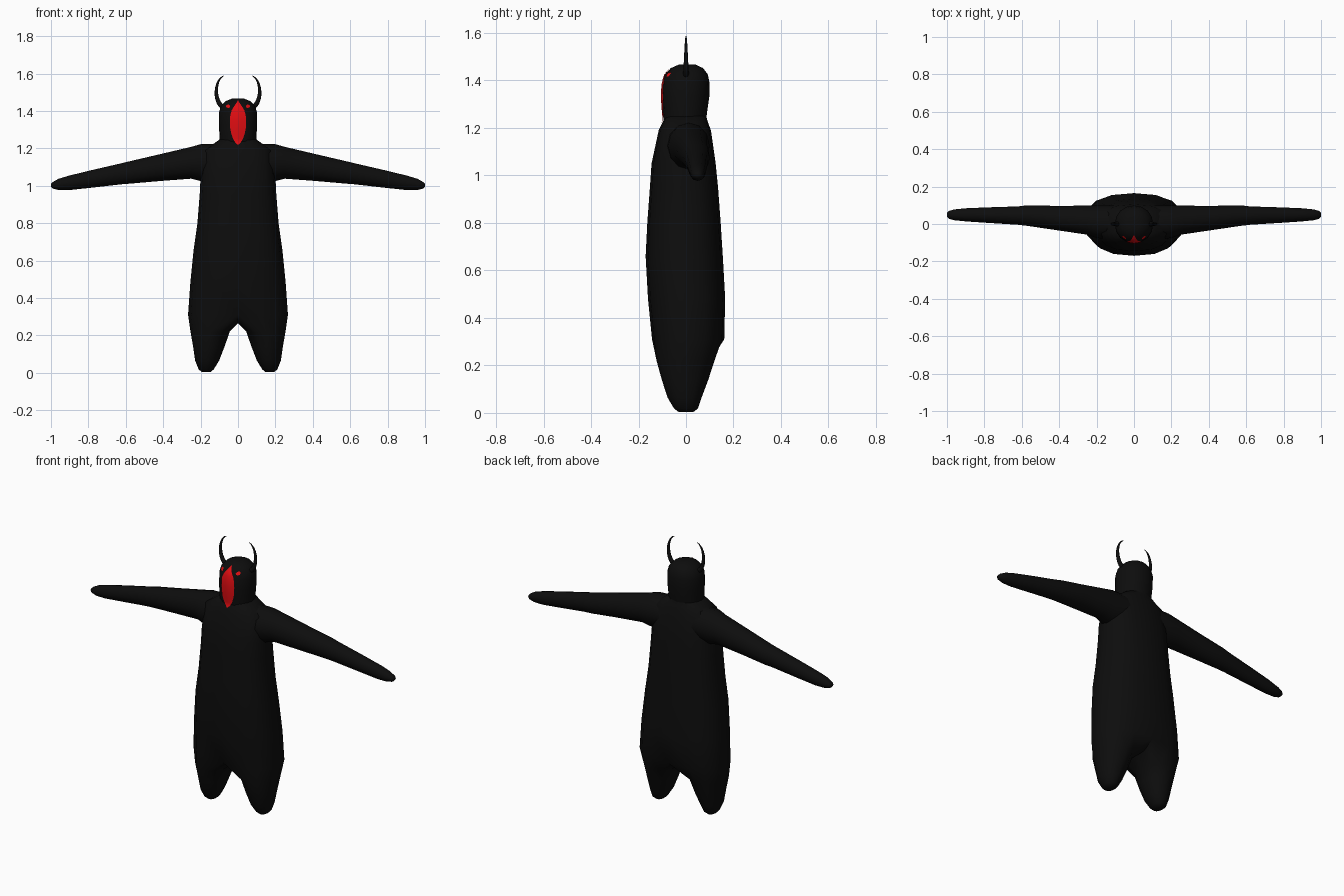
import bpy, bmesh, math
from mathutils import Vector
from mathutils.bvhtree import BVHTree

if "Cube" in bpy.data.objects:
    bpy.data.objects.remove(bpy.data.objects["Cube"])


def material(name, rgb):
    m = bpy.data.materials.new(name)
    m.diffuse_color = (*rgb, 1)
    m.use_nodes = True
    m.node_tree.nodes["Principled BSDF"].inputs["Base Color"].default_value = m.diffuse_color
    return m


BLACK = material("soot black", (0.004, 0.004, 0.004))
RED = material("blood red", (0.75, 0.004, 0.006))


def finish(name, bm, mat, angle=50):
    bmesh.ops.recalc_face_normals(bm, faces=bm.faces)
    me = bpy.data.meshes.new(name)
    bm.to_mesh(me)
    bm.free()
    ob = bpy.data.objects.new(name, me)
    bpy.context.collection.objects.link(ob)
    me.materials.append(mat)
    bpy.ops.object.select_all(action='DESELECT')
    ob.select_set(True)
    bpy.context.view_layer.objects.active = ob
    bpy.ops.object.shade_smooth_by_angle(angle=math.radians(angle))
    return ob


def spow(v, e):
    return math.copysign(abs(v) ** e, v)


def bridge(bm, a, b):
    n = len(a)
    for i in range(n):
        bm.faces.new((a[i], a[(i + 1) % n], b[(i + 1) % n], b[i]))


def loft(bm, rings):
    loops = [[bm.verts.new(p) for p in r] for r in rings]
    for a, b in zip(loops, loops[1:]):
        bridge(bm, a, b)
    return loops


def flat_ring(z, hw, y0, y1, power=2.0, n=16):
    """Horizontal rounded ring starting at the front centre."""
    pts = []
    for i in range(n):
        t = 2 * math.pi * i / n
        pts.append((hw * spow(math.sin(t), 2 / power),
                    (y0 + y1) / 2 - (y1 - y0) / 2 * spow(math.cos(t), 2 / power), z))
    return pts


# Torso: rings of height, half width, front, back
torso = [(1.25, .095, -.085, .085), (1.225, .13, -.098, .092), (1.19, .185, -.115, .105),
         (1.05, .20, -.145, .125), (.95, .205, -.152, .135), (.80, .217, -.163, .146),
         (.66, .237, -.17, .155), (.48, .255, -.16, .165), (.31, .267, -.143, .161)]
bm = bmesh.new()
loops = loft(bm, [flat_ring(*r, power=2.5) for r in torso])
bm.faces.new(loops[0])
hip = loops[-1]

# Legs: each starts from half the hip ring plus a shared crotch line
crotch = [bm.verts.new((0, y, .265)) for y in (.085, .01, -.07)]
leg_rings = [(.22, .149, -.002, .105, .122), (.14, .156, -.004, .084, .098),
             (.065, .165, -.006, .064, .072), (.018, .17, 0, .040, .050), (.003, .17, 0, .022, .03)]
for s in (1, -1):
    top = [hip[(s * i) % 16] for i in range(9)] + crotch
    for z, cx, cy, rx, ry in leg_rings:
        ring = []
        for i in range(12):
            t = math.radians(-120 + 30 * i)
            ring.append(bm.verts.new((s * (cx + rx * math.cos(t)), cy + ry * math.sin(t), z)))
        bridge(bm, top, ring)
        top = ring
    bm.faces.new(top)
body = finish("body_and_legs", bm, BLACK)

# Head: domed column
head_rings = [(1.20, .096, -.09, .08), (1.26, .099, -.097, .088), (1.33, .102, -.102, .098),
              (1.39, .102, -.099, .099), (1.425, .092, -.088, .092), (1.452, .067, -.064, .072),
              (1.467, .03, -.03, .04)]
bm = bmesh.new()
loops = loft(bm, [flat_ring(*r, power=2.1) for r in head_rings])
bm.faces.new(loops[0])
bm.faces.new(loops[-1])
head = finish("head", bm, BLACK)

# Arms: sections of x, bottom, top, front, back
arm_rings = [(.10, 1.03, 1.225, -.085, .10), (.20, 1.025, 1.222, -.075, .10),
             (.25, 1.038, 1.208, -.057, .098), (.42, 1.025, 1.168, -.032, .097),
             (.57, 1.012, 1.133, -.01, .10), (.62, 1.008, 1.121, -.004, .094),
             (.78, .99, 1.084, .006, .089), (.90, .977, 1.055, .014, .084),
             (.96, .977, 1.037, .02, .078), (.99, .985, 1.02, .028, .07), (1.0, .995, 1.01, .038, .06)]
for s, side in ((1, "left"), (-1, "right")):
    rings = []
    for x, z0, z1, y0, y1 in arm_rings:
        rings.append([(s * x, (y0 + y1) / 2 + (y1 - y0) / 2 * math.cos(math.pi * i / 6),
                       (z0 + z1) / 2 + (z1 - z0) / 2 * math.sin(math.pi * i / 6)) for i in range(12)])
    bm = bmesh.new()
    loops = loft(bm, rings)
    bm.faces.new(loops[0])
    bm.faces.new(loops[-1])
    finish(side + "_arm", bm, BLACK)

# Horns: tapered crescents curling inward
cx, cz, rad = .066, 1.503, .05
for s, side in ((1, "left"), (-1, "right")):
    rings = []
    for k in range(13):
        f = k / 12
        t = math.radians(-80 + 160 * f)
        r = .001 + .014 * (1 - f) ** .8
        px, pz = cx + rad * math.cos(t), cz + rad * 1.72 * math.sin(t)
        ring = []
        for i in range(8):
            a = math.pi * i / 4
            d = r * math.cos(a)
            ring.append((s * (px + d * math.cos(t)), r * .9 * math.sin(a), pz + d * math.sin(t)))
        rings.append(ring)
    bm = bmesh.new()
    loops = loft(bm, rings)
    bm.faces.new(loops[0])
    bm.faces.new(loops[-1])
    finish(side + "_horn", bm, BLACK)

# Surface lookup so the painted details hug the face
trees = [BVHTree.FromPolygons([v.co for v in o.data.vertices], [p.vertices for p in o.data.polygons])
         for o in (head, body)]


def on_face(x, z, lift=.004):
    hits = [t.ray_cast(Vector((x, -1, z)), Vector((0, 1, 0)))[0] for t in trees]
    return (x, min(h.y for h in hits if h) - lift, z)


# Mouth: tall pointed red plate
outline = [(1.455, .002), (1.44, .010), (1.425, .021), (1.405, .033), (1.38, .041), (1.345, .043),
           (1.31, .042), (1.28, .036), (1.25, .026), (1.232, .015), (1.22, .002)]
bm = bmesh.new()
rows = [[bm.verts.new(on_face(w * c / 3, z)) for c in range(-3, 4)] for z, w in outline]
for a, b in zip(rows, rows[1:]):
    for i in range(6):
        bm.faces.new((a[i], b[i], b[i + 1], a[i + 1]))
mouth = finish("mouth", bm, RED)

# Eyes: small red discs
for s, side in ((1, "left"), (-1, "right")):
    bm = bmesh.new()
    bm.faces.new([bm.verts.new(on_face(s * .053 + .011 * math.cos(math.pi * i / 5),
                                       1.425 + .009 * math.sin(math.pi * i / 5))) for i in range(10)])
    finish(side + "_eye", bm, RED)

# Orient the open plates towards the front
for ob in bpy.data.objects:
    if ob.data.materials[0] == RED and ob.data.polygons[0].normal.y > 0:
        ob.data.flip_normals()
